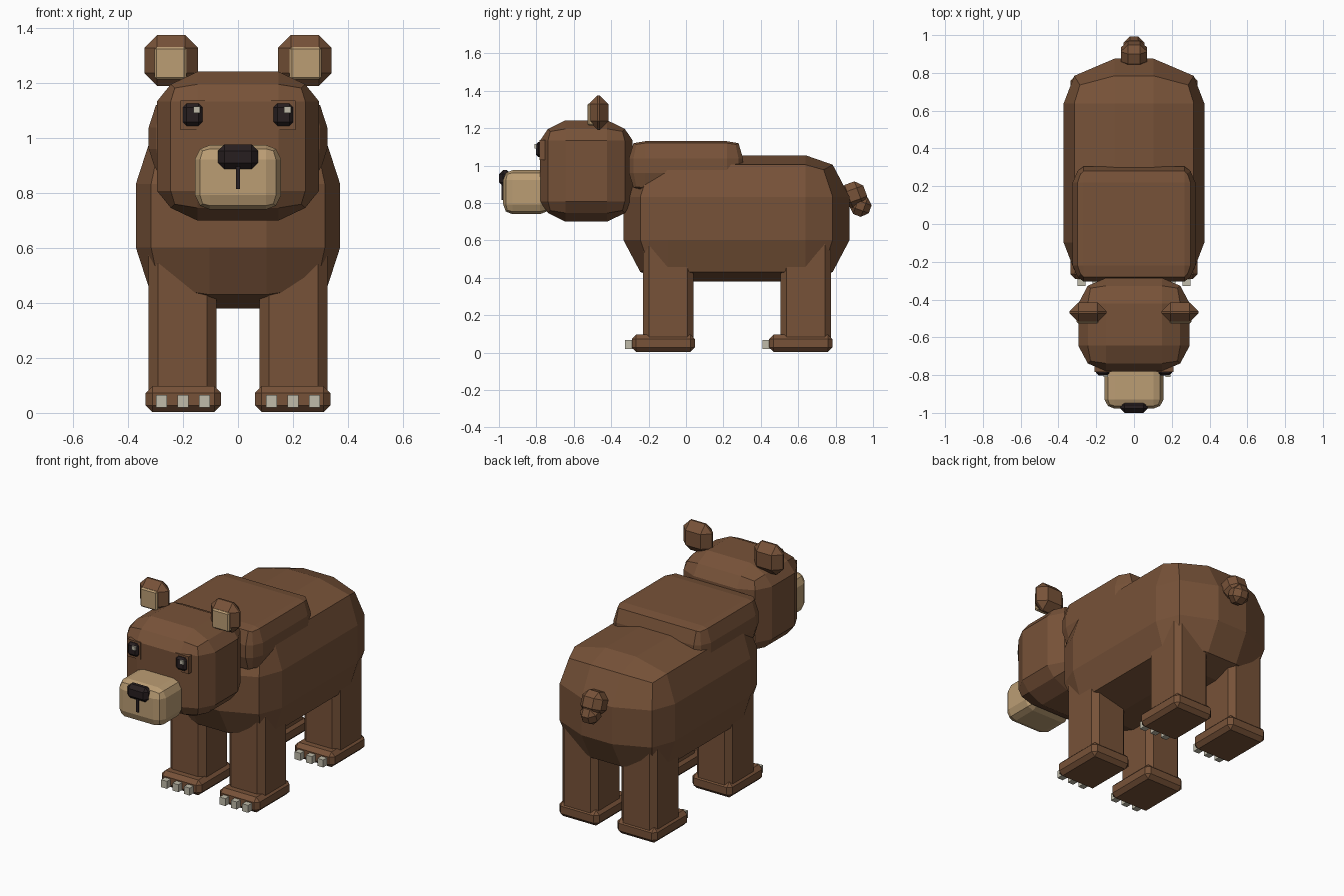
import bpy, bmesh
from mathutils import Matrix, Vector

if "Cube" in bpy.data.objects:
    bpy.data.objects.remove(bpy.data.objects["Cube"], do_unlink=True)


def material(name, rgb):
    m = bpy.data.materials.new(name)
    m.use_nodes = True
    m.diffuse_color = (*rgb, 1)
    m.node_tree.nodes["Principled BSDF"].inputs["Base Color"].default_value = (*rgb, 1)
    return m


BROWN = material("brown fur", (0.185, 0.085, 0.04))
TAN = material("tan fur", (0.50, 0.34, 0.175))
BLACK = material("dark nose", (0.02, 0.013, 0.014))
GREY = material("claw grey", (0.53, 0.50, 0.40))


def finish(bm, name, mat, tilt=0, pivot=(0, 0, 0)):
    if tilt:
        bmesh.ops.rotate(bm, verts=bm.verts, cent=pivot, matrix=Matrix.Rotation(tilt, 3, "X"))
    bmesh.ops.recalc_face_normals(bm, faces=bm.faces)
    mesh = bpy.data.meshes.new(name)
    bm.to_mesh(mesh)
    bm.free()
    mesh.materials.append(mat)
    bpy.context.collection.objects.link(bpy.data.objects.new(name, mesh))


def box(name, mat, x, y, z, bevel=0, upright=False, tilt=0):
    """Box from (min, max) ranges; upright bevels only the vertical edges."""
    lo, hi = Vector((x[0], y[0], z[0])), Vector((x[1], y[1], z[1]))
    bm = bmesh.new()
    bmesh.ops.create_cube(bm, size=1)
    for v in bm.verts:
        v.co = (lo + hi) / 2 + v.co * (hi - lo)
    if bevel:
        edges = [e for e in bm.edges if not upright
                 or abs(e.verts[0].co.z - e.verts[1].co.z) > 0.01]
        bmesh.ops.bevel(bm, geom=edges, offset=bevel, segments=1, profile=0.5, affect="EDGES")
    finish(bm, name, mat, tilt, (lo + hi) / 2)


def block(name, mat, x, y, z, inner, edge, corner):
    """Faceted round block: 3 x 3 panels a side, edges and corners drawn in."""
    lo, hi = Vector((x[0], y[0], z[0])), Vector((x[1], y[1], z[1]))
    bm = bmesh.new()
    bmesh.ops.create_cube(bm, size=2)
    bmesh.ops.subdivide_edges(bm, edges=bm.edges, cuts=2, use_grid_fill=True)
    for v in bm.verts:
        outer = [abs(c) > 0.9 for c in v.co]
        reach = (1, 1, edge, corner)[sum(outer)]
        for i in range(3):
            sign = 1 if v.co[i] > 0 else -1
            f = sign * (reach if outer[i] else inner[i])
            v.co[i] = (lo[i] + hi[i]) / 2 + f * (hi[i] - lo[i]) / 2
    finish(bm, name, mat)


def span(centre, half):
    return (centre - half, centre + half)


# Body, shoulder hump and head
block("body", BROWN, (-0.372, 0.372), (-0.335, 0.875), (0.38, 1.055), (0.28, 0.61, 0.34), 0.85, 0.77)
block("shoulder_hump", BROWN, (-0.325, 0.325), (-0.305, 0.305), (0.87, 1.13), (0.82, 0.72, 0.3), 0.92, 0.87)
block("head", BROWN, (-0.295, 0.295), (-0.78, -0.285), (0.70, 1.242), (0.5, 0.45, 0.6), 0.83, 0.78)

# Muzzle, nose and mouth
block("muzzle", TAN, (-0.157, 0.157), (-0.978, -0.73), (0.74, 0.975), (0.65, 0.6, 0.55), 0.88, 0.82)
box("nose", BLACK, (-0.072, 0.072), (-1.0, -0.935), (0.888, 0.976), 0.022)
box("mouth_line", BLACK, (-0.008, 0.008), (-0.987, -0.96), (0.815, 0.9))

# Tail
box("tail_base", BROWN, (-0.07, 0.07), (0.832, 0.962), (0.775, 0.91), 0.037, tilt=0.35)
box("tail_tip", BROWN, (-0.055, 0.055), (0.878, 0.988), (0.73, 0.84), 0.033, tilt=-0.35)

for side, s in (("left", 1), ("right", -1)):
    # Ears
    cx = s * 0.243
    box(side + "_ear", BROWN, span(cx, 0.098), (-0.52, -0.415), (1.19, 1.375), 0.047)
    box(side + "_inner_ear", TAN, span(cx + s * 0.003, 0.058), (-0.527, -0.48), (1.213, 1.332), 0.008)

    # Eyes
    ex = s * 0.165
    box(side + "_eye_socket", BROWN, span(ex, 0.045), (-0.784, -0.74), (1.03, 1.137))
    box(side + "_eye", BLACK, span(ex, 0.036), (-0.803, -0.755), (1.045, 1.126), 0.014)
    box(side + "_eye_glint", GREY, span(ex + 0.015, 0.012), (-0.811, -0.79), (1.091, 1.115))

    # Legs, feet and claws
    for end, y in (("front", -0.095), ("back", 0.64)):
        name = side + "_" + end
        lx = s * 0.202
        box(name + "_leg", BROWN, span(lx, 0.123), span(y, 0.135), (0.05, 0.6), 0.033, upright=True)
        box(name + "_foot", BROWN, span(s * 0.199, 0.137), (y - 0.195, y + 0.142), (0.003, 0.097), 0.024)
        for i in (-1, 0, 1):
            box(f"{name}_claw_{i + 2}", GREY, span(s * 0.2 + i * 0.078, 0.02),
                (y - 0.232, y - 0.17), (0.02, 0.066))
